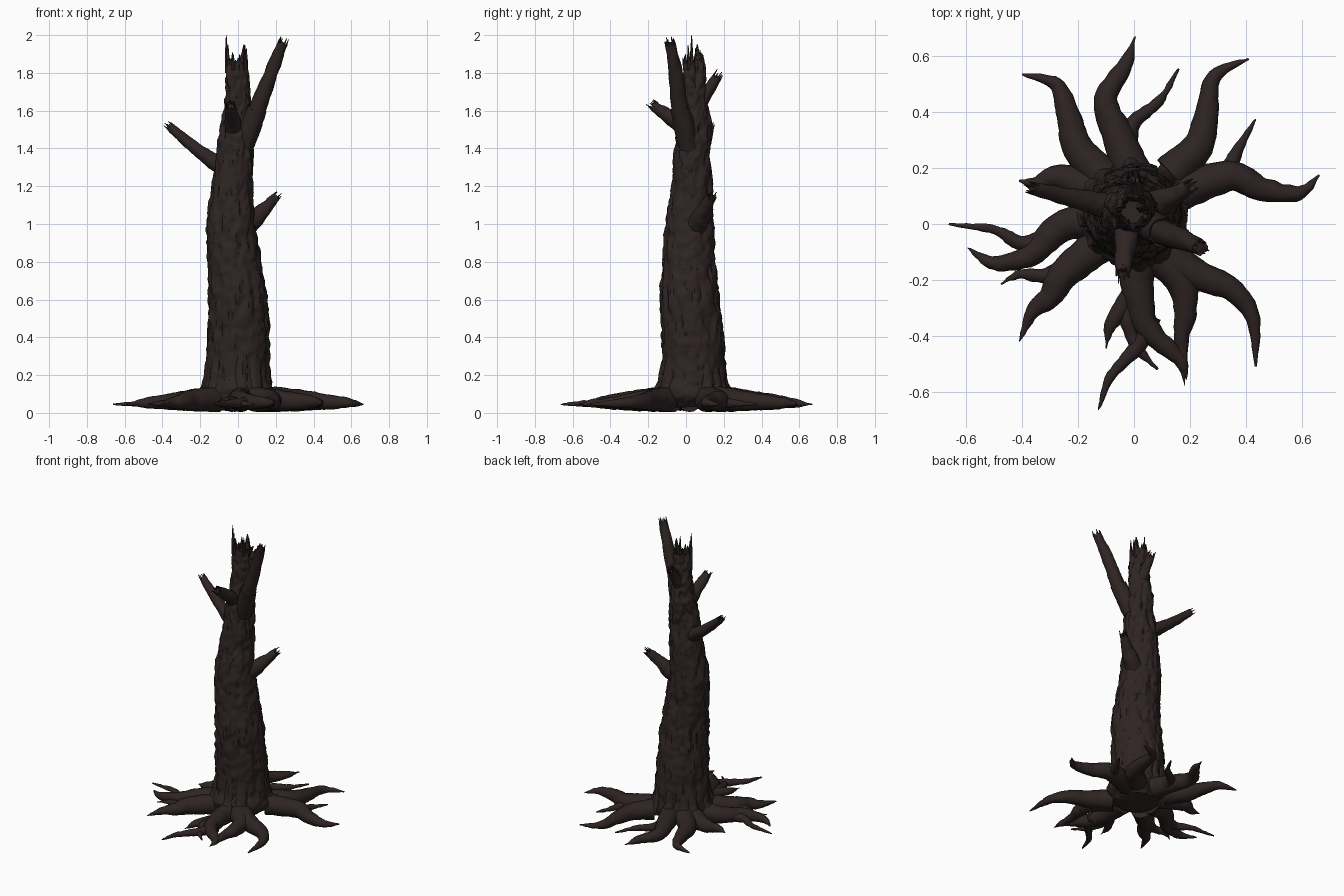
import bpy, bmesh, math, random
from mathutils import Vector, noise

random.seed(7)
if "Cube" in bpy.data.objects:
    bpy.data.objects.remove(bpy.data.objects["Cube"], do_unlink=True)

bark = bpy.data.materials.new("dark_brown_bark")
bark.use_nodes = True
colour = (0.027, 0.0175, 0.0165, 1)
bark.diffuse_color = colour
shader = next(n for n in bark.node_tree.nodes if n.type == 'BSDF_PRINCIPLED')
shader.inputs["Base Color"].default_value = colour
shader.inputs["Roughness"].default_value = 0.9


def smooth_path(points, steps):
    """Catmull-Rom through (x, y, z, radius) points."""
    pts = [Vector(p) for p in points]
    pts = [2 * pts[0] - pts[1]] + pts + [2 * pts[-1] - pts[-2]]
    out = []
    for a, b, c, d in zip(pts, pts[1:], pts[2:], pts[3:]):
        for i in range(steps):
            t = i / steps
            out.append(0.5 * (2 * b + (c - a) * t + (2 * a - 5 * b + 4 * c - d) * t * t
                              + (3 * b - a - 3 * c + d) * t ** 3))
    return out + [pts[-2]]


def bark_height(p):
    """Vertical plates broken by finer lumps."""
    plates = noise.noise(Vector((p.x * 26, p.y * 26, p.z * 9)))
    lumps = noise.noise(Vector((p.x * 50, p.y * 50, p.z * 26)))
    return 0.6 * plates + 0.5 * lumps - 0.35 * abs(plates)


def tube(bm, points, sides, steps, rough=0.0, jag=0.0):
    """Sweep a circle; a jagged tube ends in a torn rim round a hollow."""
    path = smooth_path(points, steps)
    centres = [p.to_3d() for p in path]
    rings, side = [], None
    for k, p in enumerate(path):
        axis = (centres[min(k + 1, len(path) - 1)] - centres[max(k - 1, 0)]).normalized()
        if side is None:
            side = axis.orthogonal()
        side = (side - axis * side.dot(axis)).normalized()
        other = axis.cross(side)
        ring = []
        for i in range(sides):
            a = math.tau * i / sides
            out = side * math.cos(a) + other * math.sin(a)
            co = centres[k] + out * max(p.w, 0.002)
            co += out * rough * bark_height(co)
            if jag and k == len(path) - 1:
                co += axis * jag * random.uniform(-0.6, 1) * random.random()
            ring.append(bm.verts.new(co))
        rings.append(ring)
    if jag:
        deep = centres[-1] - axis * jag
        rings.append([bm.verts.new(deep + (v.co - centres[-1]) * 0.7) for v in rings[-1]])
    for low, high in zip(rings, rings[1:]):
        for i in range(sides):
            j = (i + 1) % sides
            bm.faces.new((low[i], low[j], high[j], high[i]))
    bm.faces.new(rings[0][::-1])
    bm.faces.new(rings[-1])
    return centres[-1], axis, side, other


def splinters(bm, end, radius, count, length):
    """Thin torn slivers standing on a broken rim."""
    centre, axis, side, other = end
    for i in range(count):
        a = math.tau * (i + random.uniform(-0.3, 0.3)) / count
        foot = centre + (side * math.cos(a) + other * math.sin(a)) * radius * 0.88
        tip = foot + axis * length * random.uniform(0.35, 1)
        tube(bm, [(*(foot - axis * length * 0.5), radius * 0.2),
                  (*foot, radius * 0.17), (*tip, 0.002)], 5, 1)


def finish(bm, name):
    mesh = bpy.data.meshes.new(name)
    bmesh.ops.recalc_face_normals(bm, faces=bm.faces)
    for f in bm.faces:
        f.smooth = True
    bm.to_mesh(mesh)
    bm.free()
    mesh.set_sharp_from_angle(angle=math.radians(40))
    mesh.materials.append(bark)
    bpy.context.collection.objects.link(bpy.data.objects.new(name, mesh))


# Trunk: leaning, tapered and snapped off at the top
trunk = [(0, .03, .03, .13), (0, .03, .09, .19), (0, .04, .19, .172), (0, .035, .4, .165),
         (0, .02, .6, .156), (-.02, .018, .8, .14), (-.037, .018, 1, .128),
         (-.03, .033, 1.2, .108), (-.012, .035, 1.4, .095), (-.008, .048, 1.52, .085),
         (-.004, .048, 1.62, .068), (-.004, .045, 1.74, .064), (-.004, .042, 1.86, .056)]
bm = bmesh.new()
end = tube(bm, trunk, 72, 14, rough=0.022, jag=0.04)
splinters(bm, end, 0.056, 9, 0.09)
tube(bm, [(-.055, .03, 1.8, .014), (-.06, .03, 1.88, .01), (-.062, .03, 2, .002)], 5, 2)
tube(bm, [(.025, .06, 1.8, .022), (.03, .06, 1.88, .017), (.032, .06, 1.95, .003)], 5, 2)
finish(bm, "trunk")

# Broken branches
branches = {
    "upper_branch": [(.02, .02, 1.38, .05), (.1, -.03, 1.6, .046),
                     (.175, -.055, 1.8, .038), (.235, -.083, 1.955, .027)],
    "left_side_branch": [(-.06, .05, 1.29, .05), (-.14, .075, 1.34, .042),
                         (-.25, .1, 1.42, .032), (-.36, .127, 1.515, .022)],
    "low_branch": [(.03, .05, .98, .06), (.09, .075, 1.03, .05),
                   (.15, .105, 1.09, .035), (.2, .135, 1.14, .024)],
    "front_branch": [(-.02, .03, 1.47, .05), (-.027, -.05, 1.54, .042),
                     (-.035, -.12, 1.59, .034), (-.04, -.175, 1.63, .026)],
    "back_branch": [(0, .05, 1.6, .045), (0, .1, 1.68, .036),
                    (0, .135, 1.735, .03), (0, .165, 1.78, .024)],
}
for name, points in branches.items():
    bm = bmesh.new()
    end = tube(bm, points, 20, 8, rough=0.007, jag=0.02)
    splinters(bm, end, points[-1][3], 6, 0.035)
    finish(bm, name)

# Torn collar where the upper branch leaves the trunk
bm = bmesh.new()
tube(bm, [(.03, .015, 1.41, .055), (.07, -.01, 1.52, .055), (.102, -.03, 1.61, .052)],
     24, 6, rough=0.006, jag=0.015)
finish(bm, "branch_collar")

# Roots: plan outlines from the trunk to each tip
main_roots = [
    [(-.11, .17), (-.2, .27), (-.235, .39), (-.28, .5), (-.4, .535)],
    [(-.01, .19), (-.06, .32), (-.1, .45), (-.03, .57), (.005, .67)],
    [(.13, .18), (.23, .28), (.26, .4), (.29, .53), (.41, .59)],
    [(.15, .11), (.34, .17), (.46, .125), (.59, .11), (.662, .175)],
    [(.1, -.1), (.22, -.18), (.35, -.235), (.425, -.34), (.435, -.51)],
    [(.09, -.11), (.17, -.21), (.185, -.31), (.17, -.42), (.182, -.58)],
    [(.015, -.1), (.015, -.25), (.055, -.38), (.16, -.48), (.19, -.56)],
    [(-.12, -.07), (-.25, -.18), (-.3, -.26), (-.36, -.31), (-.41, -.42)],
    [(-.13, .02), (-.26, -.01), (-.37, -.11), (-.5, -.14), (-.595, -.085)],
    [(-.12, .11), (-.22, .155), (-.29, .165), (-.35, .145), (-.41, .155)],
]
side_roots = [
    [(-.03, .25), (0, .36), (.09, .44), (.16, .555)],
    [(.22, .15), (.33, .2), (.38, .28), (.435, .375)],
    [(.06, -.33), (.02, -.43), (-.08, -.54), (-.128, -.665)],
    [(0, -.24), (-.02, -.36), (.02, -.45), (.085, -.52)],
    [(-.01, -.25), (-.07, -.34), (-.09, -.38), (-.1, -.445)],
    [(-.22, -.15), (-.32, -.185), (-.41, -.18), (-.475, -.215)],
    [(-.28, -.04), (-.4, -.07), (-.5, -.02), (-.662, 0)],
]


def add_root(name, outline, thick, rise):
    bm = bmesh.new()
    last = len(outline) - 1
    points = []
    for i, (x, y) in enumerate(outline):
        left = 1 - i / last
        points.append((x, y, 0.045 + rise * left, thick * left ** 0.75 + 0.003))
    tube(bm, points, 16, 8, rough=0.006)
    finish(bm, name)


for i, outline in enumerate(main_roots):
    add_root(f"main_root_{i + 1}", outline, 0.066, 0.028)
for i, outline in enumerate(side_roots):
    add_root(f"side_root_{i + 1}", outline, 0.034, 0.012)

# Buttresses: ridges running up the trunk above each main root
for i, outline in enumerate(main_roots):
    flat = Vector(outline[0]) - Vector((0, .03))
    x, y = flat.normalized()
    bm = bmesh.new()
    tube(bm, [(x * .2, .03 + y * .2, .06, .05), (x * .16, .035 + y * .16, .13, .04),
              (x * .14, .037 + y * .14, .24, .035), (x * .12, .035 + y * .12, .36, .03)],
         14, 6, rough=0.01)
    finish(bm, f"buttress_{i + 1}")
